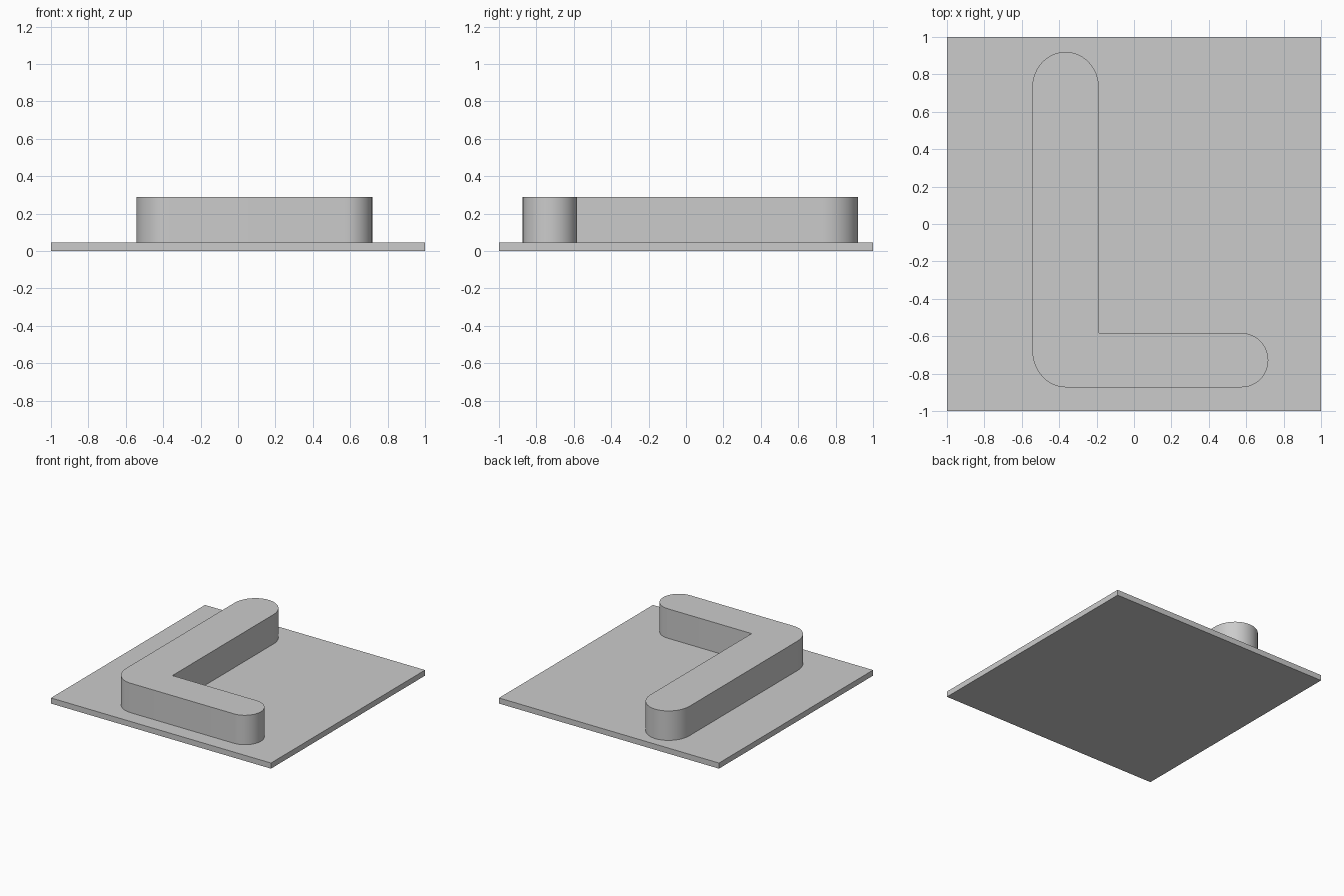
import bpy, bmesh
from math import sin, cos, radians

cube = bpy.data.objects.get("Cube")
if cube:
    bpy.data.objects.remove(cube, do_unlink=True)

grey = bpy.data.materials.new("light_grey")
grey.use_nodes = True
colour = (0.6, 0.6, 0.6, 1)
grey.diffuse_color = colour
grey.node_tree.nodes["Principled BSDF"].inputs["Base Color"].default_value = colour


def arc(cx, cy, rx, ry, start, end, steps):
    """Points along an elliptical arc, angles in degrees."""
    angles = [radians(start + (end - start) * i / steps) for i in range(steps + 1)]
    return [(cx + rx * cos(a), cy + ry * sin(a)) for a in angles]


def extrude_outline(name, outline, bottom, top):
    """Upright solid with the given counter-clockwise outline."""
    bm = bmesh.new()
    base = bm.faces.new([bm.verts.new((x, y, bottom)) for x, y in outline])
    result = bmesh.ops.extrude_face_region(bm, geom=[base], use_keep_orig=True)
    for v in result["geom"]:
        if isinstance(v, bmesh.types.BMVert):
            v.co.z = top
    bmesh.ops.recalc_face_normals(bm, faces=bm.faces)
    mesh = bpy.data.meshes.new(name)
    bm.to_mesh(mesh)
    bm.free()
    mesh.materials.append(grey)
    obj = bpy.data.objects.new(name, mesh)
    bpy.context.collection.objects.link(obj)
    return obj


PLATE_TOP = 0.046

# Thin square base
extrude_outline("base_plate", [(-1, -1), (1, -1), (1, 1), (-1, 1)], 0, PLATE_TOP)

# Raised angle bar: rounded ends, rounded outer corner, sharp inner corner
outline = (
    arc(0.575, -0.728, 0.143, 0.145, -90, 90, 24)       # end of the short arm
    + [(-0.188, -0.583)]                                # inner corner
    + arc(-0.366, 0.73, 0.178, 0.19, 0, 180, 24)        # end of the long arm
    + arc(-0.366, -0.673, 0.178, 0.2, 180, 270, 12)     # outer corner
)
bar = extrude_outline("angle_bar", outline, PLATE_TOP, 0.288)

bpy.ops.object.select_all(action="DESELECT")
bar.select_set(True)
bpy.context.view_layer.objects.active = bar
bpy.ops.object.shade_smooth_by_angle(angle=radians(30))
